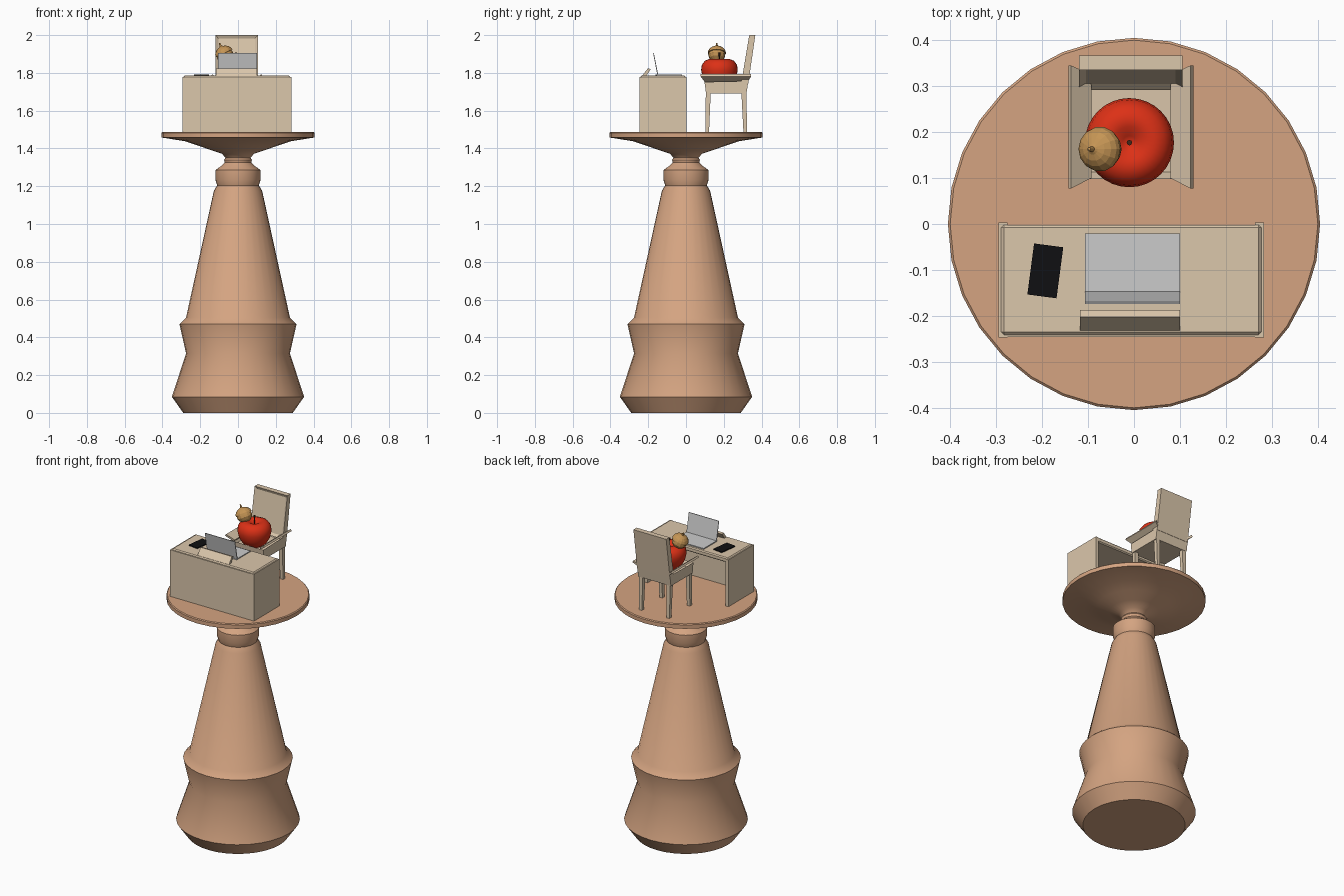
import bpy, bmesh, math
from mathutils import Matrix, Vector

if "Cube" in bpy.data.objects:
    bpy.data.objects.remove(bpy.data.objects["Cube"])


def mat(name, rgb):
    m = bpy.data.materials.new(name)
    m.diffuse_color = (*rgb, 1)
    m.use_nodes = True
    m.node_tree.nodes["Principled BSDF"].inputs["Base Color"].default_value = m.diffuse_color
    return m


CLAY = mat("clay", (0.66, 0.37, 0.22))
CREAM = mat("cream", (0.71, 0.57, 0.41))
RED = mat("red", (0.72, 0.03, 0.008))
NUT = mat("nut", (0.56, 0.30, 0.09))
BLACK = mat("black", (0.005, 0.005, 0.006))
STEM = mat("stem", (0.05, 0.02, 0.01))


def finish(name, bm, material=None, smooth=None, bevel=0):
    bmesh.ops.recalc_face_normals(bm, faces=bm.faces)
    me = bpy.data.meshes.new(name)
    bm.to_mesh(me)
    bm.free()
    ob = bpy.data.objects.new(name, me)
    bpy.context.collection.objects.link(ob)
    if material:
        me.materials.append(material)
    if bevel:
        b = ob.modifiers.new("bevel", 'BEVEL')
        b.width, b.segments = bevel, 1
    if smooth:
        bpy.ops.object.select_all(action='DESELECT')
        ob.select_set(True)
        bpy.context.view_layer.objects.active = ob
        bpy.ops.object.shade_smooth_by_angle(angle=math.radians(smooth))
    return ob


def lathe(name, profile, sides, material, smooth=None, place=Matrix()):
    """Spin (radius, z) points around z; zero radius makes a pole."""
    bm = bmesh.new()
    vs = [bm.verts.new((r, 0, z)) for r, z in profile]
    es = [bm.edges.new(p) for p in zip(vs, vs[1:])]
    bmesh.ops.spin(bm, geom=vs + es, cent=(0, 0, 0), axis=(0, 0, 1),
                   angle=math.tau, steps=sides)
    bmesh.ops.remove_doubles(bm, verts=bm.verts, dist=1e-5)
    bm.transform(place)
    return finish(name, bm, material, smooth)


def box(name, x, y, z, material=None, bevel=0):
    bm = bmesh.new()
    bmesh.ops.create_cube(bm, size=1)
    for v in bm.verts:
        v.co = [(lo + hi) / 2 + c * (hi - lo)
                for c, (lo, hi) in zip(v.co, (x, y, z))]
    return finish(name, bm, material, bevel=bevel)


def prism(name, yz, x0, x1, material=None, inset=None):
    """Extrude a (y, z) outline along x; inset = (side index, width, depth)."""
    bm = bmesh.new()
    a = [bm.verts.new((x0, y, z)) for y, z in yz]
    b = [bm.verts.new((x1, y, z)) for y, z in yz]
    n = len(yz)
    bm.faces.new(a)
    bm.faces.new(b[::-1])
    sides = [bm.faces.new((a[i], b[i], b[(i + 1) % n], a[(i + 1) % n]))
             for i in range(n)]
    if inset:
        bmesh.ops.recalc_face_normals(bm, faces=bm.faces)
        bmesh.ops.inset_region(bm, faces=[sides[inset[0]]],
                               thickness=inset[1], depth=inset[2])
    return finish(name, bm, material)


TOP = 1.487    # pedestal top
DESK = 1.785   # desk top
CX = -0.007    # chair centre

# Turned pedestal with its flared dish
lathe("pedestal", [
    (0, 0), (0.29, 0), (0.35, 0.085), (0.275, 0.315), (0.31, 0.47), (0.275, 0.505),
    (0.128, 1.175), (0.11, 1.205), (0.12, 1.235), (0.12, 1.285), (0.085, 1.31),
    (0.07, 1.325), (0.074, 1.34), (0.066, 1.35), (0.085, 1.372), (0.14, 1.39),
    (0.21, 1.415), (0.28, 1.438), (0.405, 1.458), (0.405, 1.482), (0.4, TOP),
    (0, TOP)], 32, CLAY, 35)

# Desk: top, front panel and two sides, open at the back
box("desk_top", (-0.289, 0.277), (-0.241, -0.002), (DESK - 0.03, DESK), CREAM, 0.006)
box("desk_front", (-0.292, 0.28), (-0.246, -0.225), (TOP, DESK - 0.008), CREAM)
for side, x in (("left", (-0.295, -0.275)), ("right", (0.263, 0.283))):
    box("desk_side_" + side, x, (-0.247, 0.003), (TOP, DESK - 0.006), CREAM)

# Laptop
box("laptop_base", (-0.107, 0.1), (-0.155, -0.021), (DESK, DESK + 0.006))
prism("laptop_screen", [(-0.152, DESK + 0.004), (-0.147, DESK + 0.004),
                        (-0.17, 1.905), (-0.174, 1.905)], -0.107, 0.1)

# Blank desk sign
prism("desk_sign", [(-0.232, DESK), (-0.202, 1.824), (-0.187, 1.82), (-0.21, DESK)],
      -0.117, 0.1, CREAM)

# Phone
phone = box("phone", (-0.032, 0.032), (-0.056, 0.056), (0, 0.006), BLACK)
phone.location = (-0.193, -0.102, DESK)
phone.rotation_euler.z = math.radians(-7.5)

# Chair seat with a recessed top
prism("seat", [(0.098, 1.752), (0.33, 1.757), (0.32, 1.69), (0.106, 1.69)],
      CX - 0.113, CX + 0.113, CREAM, inset=(0, 0.02, -0.03))

# Chair legs, tapered downwards
for end, y0, y1 in (("front", 0.118, 0.112), ("back", 0.306, 0.314)):
    for side, s in (("left", -1), ("right", 1)):
        bm = bmesh.new()
        bmesh.ops.create_cube(bm, size=1)
        for v in bm.verts:
            low = v.co.z < 0
            w = 0.02 if low else 0.026
            v.co = (CX + s * 0.095 + v.co.x * w, (y1 if low else y0) + v.co.y * w,
                    TOP if low else 1.7)
        finish(f"{end}_leg_{side}", bm, CREAM)

# Leaning chair back with a sunken front panel
prism("chair_back", [(0.292, 1.745), (0.335, 2.0), (0.367, 2.0), (0.33, 1.745)],
      CX - 0.113, CX + 0.113, CREAM, inset=(0, 0.022, -0.01))

# Armrests: boards tilted upwards and outwards
for side, s in (("left", -1), ("right", 1)):
    bm = bmesh.new()
    outline = [(0.092, 0.1, 1.75), (0.136, 0.077, 1.782),
               (0.136, 0.345, 1.782), (0.092, 0.325, 1.75)]
    low = [bm.verts.new((CX + s * x, y, z)) for x, y, z in outline]
    face = bm.faces.new(low)
    ext = bmesh.ops.extrude_face_region(bm, geom=[face], use_keep_orig=True)
    bmesh.ops.translate(bm, vec=(-s * 0.006, 0, 0.011),
                        verts=[g for g in ext["geom"] if isinstance(g, bmesh.types.BMVert)])
    finish("armrest_" + side, bm, CREAM)

# Apple with a dimpled top, and its stem
at = Matrix.Translation((-0.01, 0.177, 1.79))
lathe("apple", [
    (0, -0.058), (0.02, -0.066), (0.045, -0.066), (0.07, -0.046), (0.088, -0.015),
    (0.097, 0.025), (0.093, 0.052), (0.077, 0.074), (0.055, 0.083), (0.035, 0.08),
    (0.015, 0.068), (0, 0.06)], 32, RED, 60, at)
lathe("apple_stem", [(0, 0.058), (0.004, 0.058), (0.003, 0.09), (0.006, 0.118),
                     (0, 0.118)], 8, STEM, place=at)

# Faceted acorn-like nut leaning on the apple
lean = Matrix.Translation((-0.072, 0.163, 1.9)) @ Matrix.Rotation(math.radians(-25), 4, 'Y')
lathe("nut_body", [
    (0, -0.042), (0.022, -0.038), (0.038, -0.025), (0.045, -0.008), (0.043, 0.004),
    (0.049, 0.005), (0.046, 0.017), (0.038, 0.028), (0.026, 0.037), (0.012, 0.042),
    (0.006, 0.046), (0.004, 0.062), (0, 0.064)], 14, NUT, place=lean)
